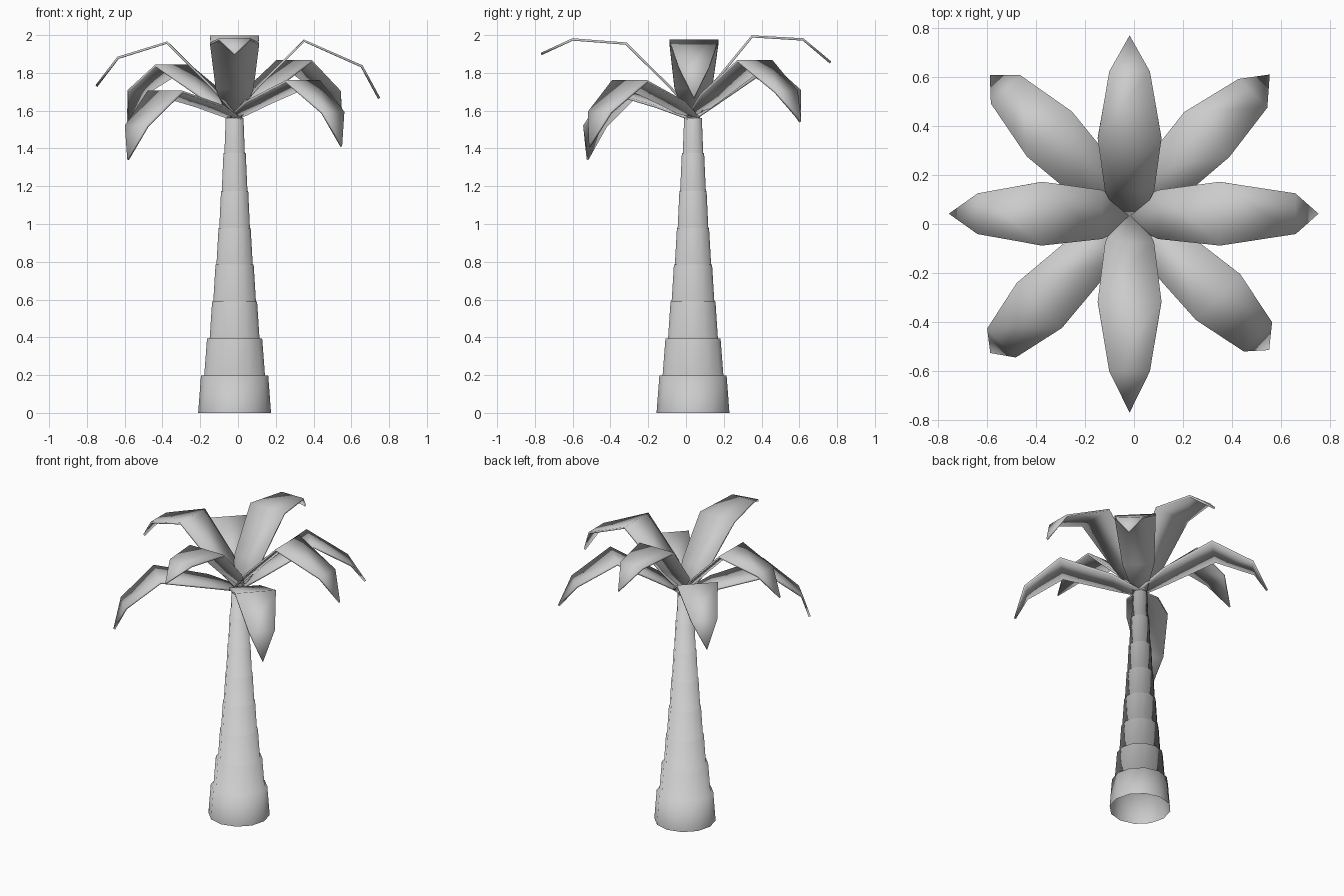
import bpy, bmesh, math
from mathutils import Vector

if "Cube" in bpy.data.objects:
    bpy.data.objects.remove(bpy.data.objects["Cube"])

CX, CY = -0.018, 0.037     # trunk axis


def make_object(name, bm):
    bmesh.ops.recalc_face_normals(bm, faces=bm.faces)
    for f in bm.faces:
        f.smooth = True
    mesh = bpy.data.meshes.new(name)
    bm.to_mesh(mesh)
    bm.free()
    ob = bpy.data.objects.new(name, mesh)
    bpy.context.collection.objects.link(ob)
    return ob


def trunk(sides=12):
    # Stepped, tapering bark rings, open at the bottom
    steps = [(0.193, 0.178), (0.161, 0.146), (0.132, 0.119), (0.113, 0.101),
             (0.096, 0.085), (0.081, 0.072), (0.068, 0.059), (0.054, 0.047)]
    levels = [0, 0.197, 0.393, 0.59, 0.785, 0.98, 1.175, 1.375, 1.56]
    profile = []
    for i, (low, high) in enumerate(steps):
        profile += [(low, levels[i]), (high, levels[i + 1])]
    bm = bmesh.new()
    rings = []
    for r, z in profile:
        rings.append([bm.verts.new((CX + r * math.cos(math.tau * k / sides),
                                    CY + r * math.sin(math.tau * k / sides), z))
                      for k in range(sides)])
    for a, b in zip(rings, rings[1:]):
        for k in range(sides):
            n = (k + 1) % sides
            bm.faces.new((a[k], a[n], b[n], b[k]))
    bm.faces.new(rings[-1])
    make_object("trunk", bm)


def leaf(name, widest, outer, tip):
    # Flat arched blade: narrow root, two broad rows, pointed end
    widest, outer, tip = Vector(widest), Vector(outer), Vector(tip)
    centre = Vector((CX, CY, 1.55))
    d = tip - centre
    d.z = 0
    d.normalize()
    side = Vector((-d.y, d.x, 0))
    root = centre - d * 0.03
    inner = root.lerp(widest, 0.38) + Vector((0, 0, 0.015))
    bm = bmesh.new()
    rows = [(bm.verts.new(p + side * w), bm.verts.new(p - side * w))
            for p, w in [(root, 0.03), (inner, 0.1), (widest, 0.13), (outer, 0.083)]]
    for (a, b), (c, e) in zip(rows, rows[1:]):
        bm.faces.new((a, b, e, c))
    bm.faces.new((*rows[-1], bm.verts.new(tip)))
    ob = make_object(name, bm)
    m = ob.modifiers.new("thickness", 'SOLIDIFY')
    m.thickness = 0.013
    m.offset = 0


trunk()

# Crown of eight leaves: centre points of widest row, outer row and tip
leaf("leaf_right", (0.35, 0.042, 1.97), (0.655, 0.042, 1.835), (0.747, 0.042, 1.665))
leaf("leaf_left", (-0.376, 0.042, 1.96), (-0.635, 0.042, 1.88), (-0.75, 0.042, 1.73))
leaf("leaf_back", (CX, 0.35, 1.993), (CX, 0.62, 1.977), (CX, 0.765, 1.855))
leaf("leaf_front", (CX, -0.317, 1.955), (CX, -0.6, 1.977), (CX, -0.767, 1.90))
leaf("leaf_back_right", (0.297, 0.365, 1.863), (0.482, 0.53, 1.70), (0.55, 0.606, 1.544))
leaf("leaf_back_left", (-0.345, 0.367, 1.838), (-0.522, 0.547, 1.705), (-0.584, 0.604, 1.54))
leaf("leaf_front_right", (0.343, -0.298, 1.755), (0.502, -0.457, 1.59), (0.547, -0.51, 1.41))
leaf("leaf_front_left", (-0.386, -0.332, 1.70), (-0.537, -0.482, 1.517), (-0.582, -0.522, 1.34))
